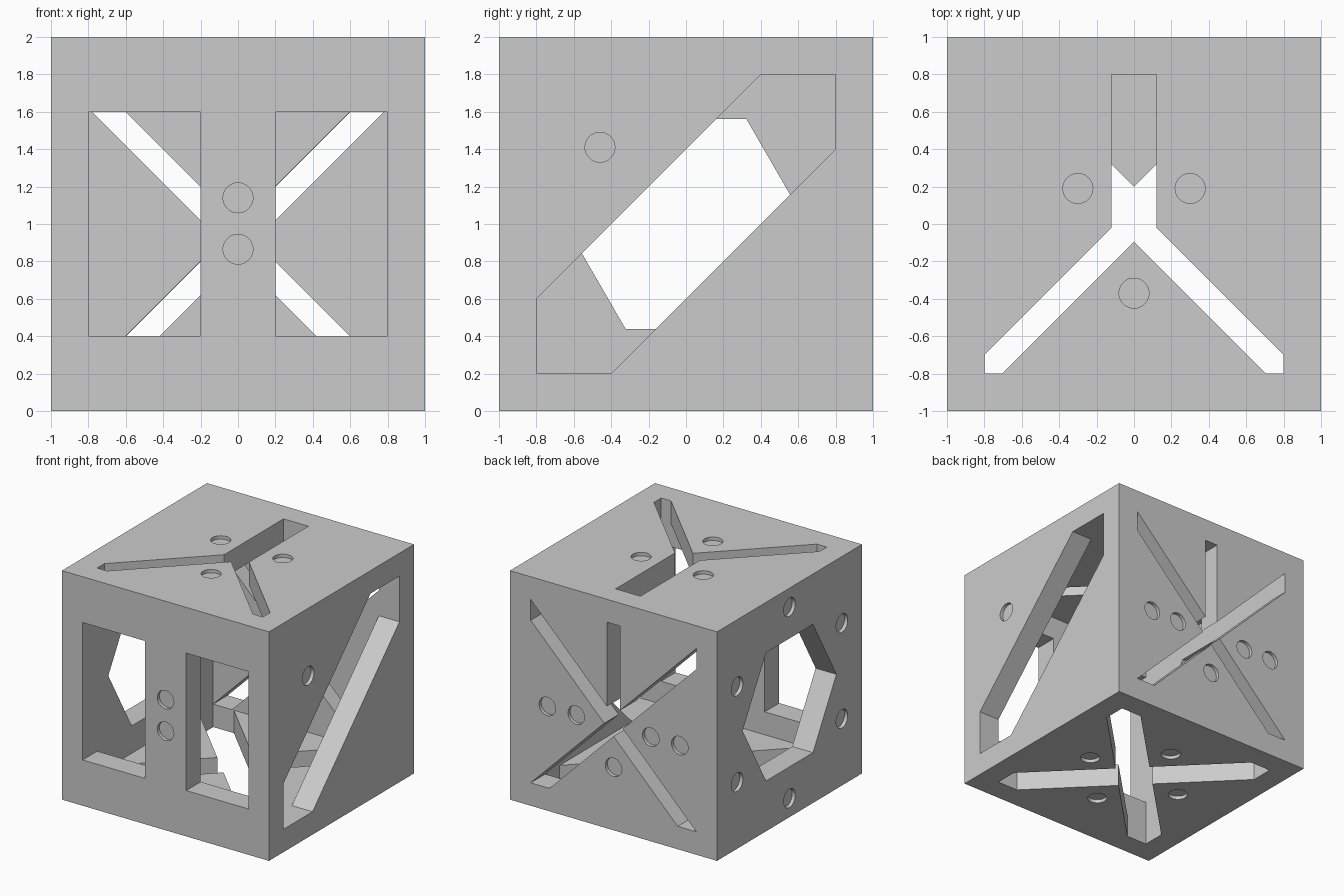
import bpy, bmesh, math

if "Cube" in bpy.data.objects:
    bpy.data.objects.remove(bpy.data.objects["Cube"])

WALL, PIP_R, PIP_DEPTH = 0.2, 0.08, 0.03

# Map (u, v, depth into the face) to world space for each face of the die
FACES = {
    "front":  lambda u, v, d: (u, -1 + d, v),
    "back":   lambda u, v, d: (u, 1 - d, v),
    "right":  lambda u, v, d: (1 - d, u, v),
    "left":   lambda u, v, d: (-1 + d, u, v),
    "top":    lambda u, v, d: (u, v, 2 - d),
    "bottom": lambda u, v, d: (u, v, d),
}


def mirror(half):
    """Close a right-hand half outline across u = 0."""
    return half + [(-u, v) for u, v in reversed(half) if abs(u) > 1e-6]


def ring(cu, cv, r, n, start=0.0):
    return [(cu + r * math.cos(start + math.tau * i / n),
             cv + r * math.sin(start + math.tau * i / n)) for i in range(n)]


def prism(bm, outline, place, depth):
    """Extrude an outline from just outside a face to the given depth."""
    outer = [bm.verts.new(place(u, v, -0.1)) for u, v in outline]
    inner = [bm.verts.new(place(u, v, depth)) for u, v in outline]
    bm.faces.new(outer)
    bm.faces.new(inner[::-1])
    n = len(outline)
    for i in range(n):
        j = (i + 1) % n
        bm.faces.new((outer[j], outer[i], inner[i], inner[j]))


def make_object(name, bm):
    bmesh.ops.recalc_face_normals(bm, faces=bm.faces)
    mesh = bpy.data.meshes.new(name)
    bm.to_mesh(mesh)
    bm.free()
    obj = bpy.data.objects.new(name, mesh)
    bpy.context.collection.objects.link(obj)
    return obj


def box(name, size):
    bm = bmesh.new()
    bmesh.ops.create_cube(bm, size=size)
    bmesh.ops.translate(bm, verts=bm.verts, vec=(0, 0, 1))
    return make_object(name, bm)


# Openings: one slot, two windows, three-, four- and five-armed stars, hexagon
window = [(0.2, 0.4), (0.8, 0.4), (0.8, 1.6), (0.2, 1.6)]
diagonal = [(0.8, 1.8), (0.4, 1.8), (-0.8, 0.6),
            (-0.8, 0.2), (-0.4, 0.2), (0.8, 1.4)]
three_arm = mirror([(0.12, 0.8), (0.12, -0.02), (0.8, -0.7),
                    (0.8, -0.8), (0.705, -0.8), (0, -0.095)])
four_arm = mirror([(0, 0.2), (0.6, 0.8), (0.8, 0.8), (0.8, 0.6), (0.2, 0),
                   (0.8, -0.6), (0.8, -0.8), (0.6, -0.8), (0, -0.2)])
five_arm = mirror([(0.064, 1.8), (0.064, 1.064), (0.8, 1.8), (0.8, 1.62),
                   (0.09, 0.91), (0.8, 0.2), (0.62, 0.2), (0, 0.82)])
hexagon = ring(0, 1, 0.647, 6)

# Openings and pip centres per face
LAYOUT = {
    "right":  ([diagonal], [(-0.46, 1.41)]),
    "front":  ([window, [(-u, v) for u, v in window]], [(0, 1.14), (0, 0.865)]),
    "top":    ([three_arm], [(-0.3, 0.19), (0.3, 0.19), (0, -0.37)]),
    "bottom": ([four_arm], ring(0, 0, 0.475, 4)),
    "back":   ([five_arm], [(-0.64, 0.91), (-0.36, 0.91), (0.36, 0.91),
                            (0.64, 0.91), (0, 0.55)]),
    "left":   ([hexagon], ring(0, 1, 0.835, 6, math.pi / 2)),
}

# Hollow shell
die = box("hollow_die", 2)
cutters = [box("cavity_cutter", 2 - 2 * WALL)]

# Cutters for each face
for face, (openings, pips) in LAYOUT.items():
    bm = bmesh.new()
    for outline in openings:
        prism(bm, outline, FACES[face], WALL + 0.05)
    for u, v in pips:
        prism(bm, ring(u, v, PIP_R, 32), FACES[face], PIP_DEPTH)
    cutters.append(make_object(face + "_cutter", bm))

for cutter in cutters:
    cutter.hide_render = True
    mod = die.modifiers.new(cutter.name, 'BOOLEAN')
    mod.operation = 'DIFFERENCE'
    mod.solver = 'EXACT'
    mod.object = cutter

# Bake the cuts and remove the cutters
bpy.context.view_layer.update()
graph = bpy.context.evaluated_depsgraph_get()
result = bpy.data.meshes.new_from_object(die.evaluated_get(graph))
die.modifiers.clear()
die.data = result
for cutter in cutters:
    bpy.data.objects.remove(cutter)
